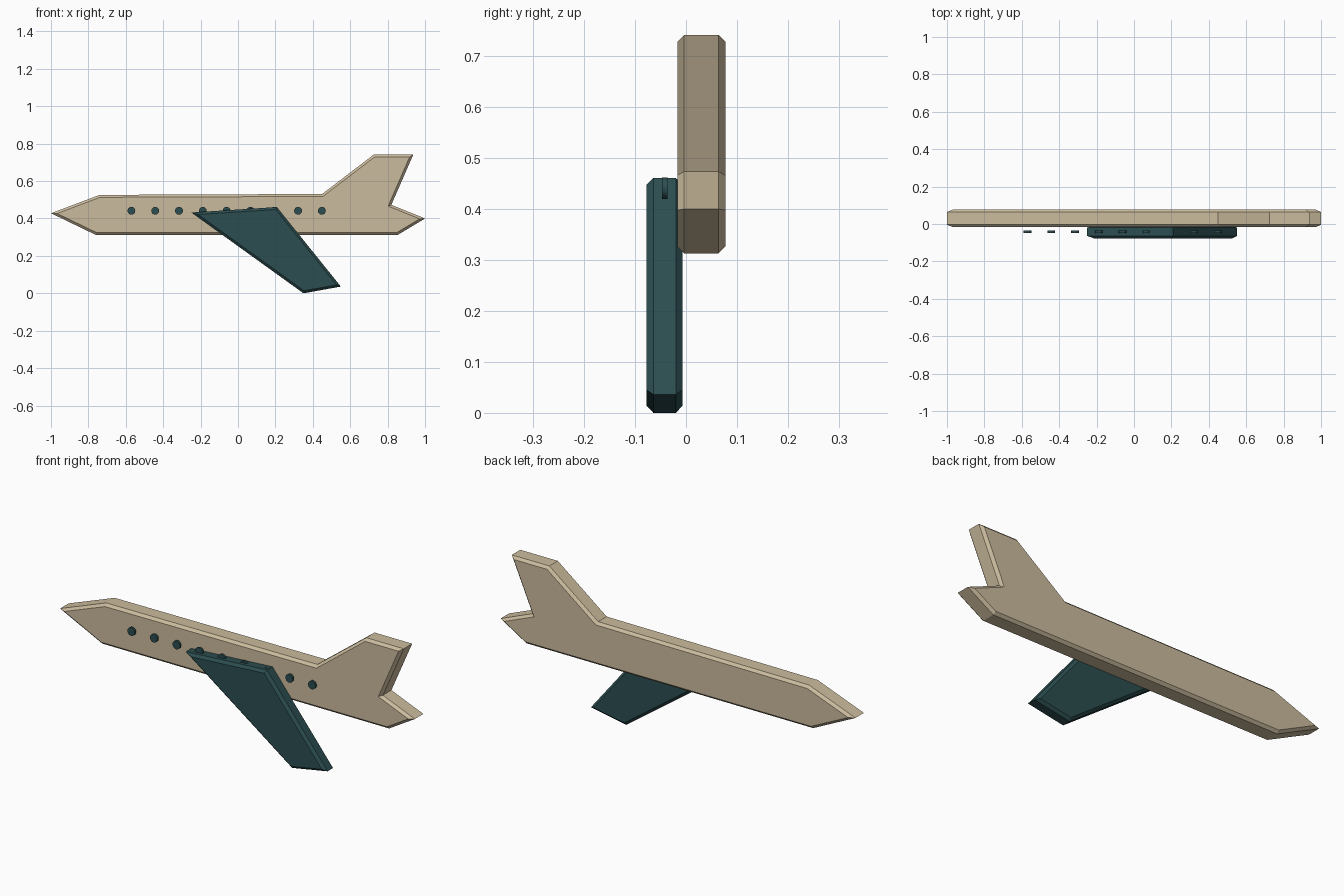
import bpy, bmesh, math
from mathutils import Matrix

if "Cube" in bpy.data.objects:
    bpy.data.objects.remove(bpy.data.objects["Cube"])


def material(name, color):
    m = bpy.data.materials.new(name)
    m.diffuse_color = (*color, 1)
    m.use_nodes = True
    m.node_tree.nodes["Principled BSDF"].inputs["Base Color"].default_value = m.diffuse_color
    return m


tan = material("tan", (0.60, 0.50, 0.34))
teal = material("teal", (0.025, 0.075, 0.08))


def finish(name, bm, mat):
    bmesh.ops.recalc_face_normals(bm, faces=bm.faces[:])
    me = bpy.data.meshes.new(name)
    bm.to_mesh(me)
    bm.free()
    me.materials.append(mat)
    ob = bpy.data.objects.new(name, me)
    bpy.context.collection.objects.link(ob)
    return ob


def chamfered_plate(name, outline, y0, y1, mat, chamfer=0.013):
    """Extrude an x/z outline from y0 to y1, chamfering both rims."""
    bm = bmesh.new()
    face = bm.faces.new([bm.verts.new((x, y0, z)) for x, z in outline])
    ext = bmesh.ops.extrude_face_region(bm, geom=[face], use_keep_orig=True)
    for g in ext["geom"]:
        if isinstance(g, bmesh.types.BMVert):
            g.co.y = y1
    rims = [e for e in bm.edges if abs(e.verts[0].co.y - e.verts[1].co.y) < 1e-5]
    bmesh.ops.recalc_face_normals(bm, faces=bm.faces[:])
    bmesh.ops.bevel(bm, geom=rims, offset=chamfer, segments=1,
                    profile=0.5, affect='EDGES')
    return finish(name, bm, mat)


# Fuselage with nose, tail fin and tail point
chamfered_plate("fuselage", [
    (-1.0, 0.428), (-0.762, 0.313), (0.855, 0.313), (1.0, 0.40),
    (0.82, 0.473), (0.937, 0.741), (0.725, 0.741), (0.45, 0.531),
    (-0.74, 0.526)], -0.017, 0.077, tan)

# Swept wing in front of the fuselage
chamfered_plate("wing", [
    (-0.25, 0.432), (0.35, 0.0), (0.55, 0.036), (0.208, 0.461)],
    -0.077, -0.007, teal)

# Row of round windows
for i in range(9):
    bm = bmesh.new()
    bmesh.ops.create_cone(
        bm, cap_ends=True, segments=20, radius1=0.021, radius2=0.021, depth=0.011,
        matrix=Matrix.Translation((-0.57 + i * 0.1273, -0.0415, 0.441))
        @ Matrix.Rotation(math.pi / 2, 4, 'X'))
    finish(f"window_{i + 1}", bm, teal)
